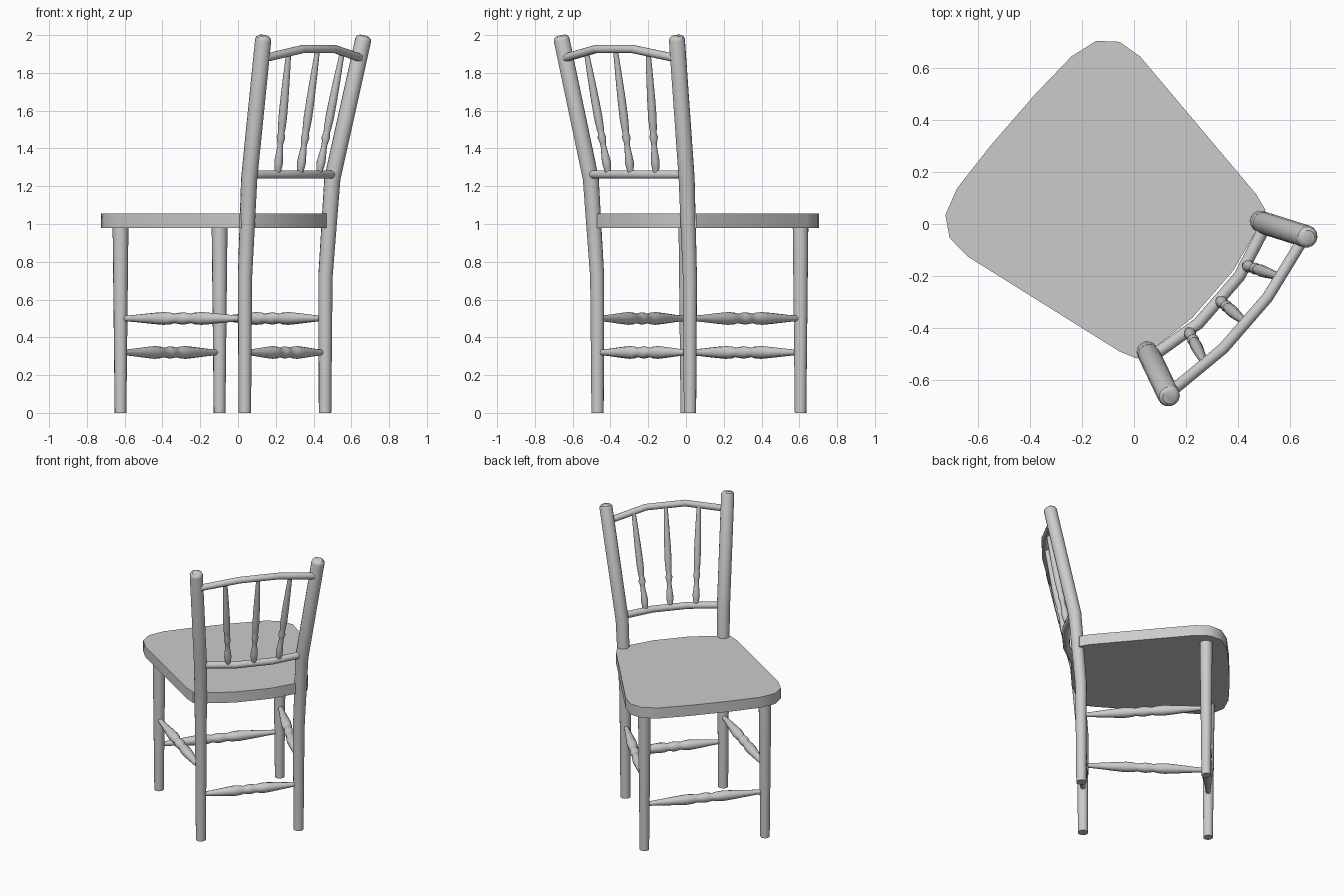
import bpy, bmesh, math
from mathutils import Vector, Matrix

if "Cube" in bpy.data.objects:
    bpy.data.objects.remove(bpy.data.objects["Cube"])

# The whole chair is turned on its vertical axis: local x = sideways, local y = forward
TURN = Matrix.Rotation(math.radians(49.06), 4, 'Z') @ Matrix.Translation((-0.006, 0, 0))


def finish(name, bm, angle=35):
    bmesh.ops.recalc_face_normals(bm, faces=bm.faces)
    bm.transform(TURN)
    me = bpy.data.meshes.new(name)
    bm.to_mesh(me)
    bm.free()
    ob = bpy.data.objects.new(name, me)
    bpy.context.collection.objects.link(ob)
    bpy.ops.object.select_all(action='DESELECT')
    ob.select_set(True)
    bpy.context.view_layer.objects.active = ob
    bpy.ops.object.shade_smooth_by_angle(angle=math.radians(angle))
    return ob


def tube(name, pts, radii, sides=14, flat_start=False):
    """Round bar through points, with a radius at each point."""
    pts = [Vector(p) for p in pts]
    bm = bmesh.new()
    rings = []
    for i, p in enumerate(pts):
        t = Vector((0, 0, 0))
        if i > 0:
            t += (p - pts[i - 1]).normalized()
        if i < len(pts) - 1:
            t += (pts[i + 1] - p).normalized()
        t.normalize()
        if flat_start and i == 0:
            t = Vector((0, 0, 1))
        ref = Vector((0, 1, 0)) if abs(t.z) > 0.7 else Vector((0, 0, 1))
        a = t.cross(ref).normalized()
        b = t.cross(a)
        rings.append([bm.verts.new(p + radii[i] * (a * math.cos(w) + b * math.sin(w)))
                      for w in (2 * math.pi * k / sides for k in range(sides))])
    for r, s in zip(rings, rings[1:]):
        for k in range(sides):
            j = (k + 1) % sides
            bm.faces.new((r[k], r[j], s[j], s[k]))
    bm.faces.new(rings[0])
    bm.faces.new(rings[-1])
    return finish(name, bm)


def turned(name, a, b, profile):
    """Lathe-turned bar from a to b; profile = (fraction, radius)."""
    a, b = Vector(a), Vector(b)
    return tube(name, [a.lerp(b, t) for t, _ in profile], [r for _, r in profile], 12)


# Seat: half outline mirrored and extruded
half = [(0.13, 0.613), (0.335, 0.603), (0.442, 0.57), (0.498, 0.50), (0.507, 0.402),
        (0.400, -0.278), (0.378, -0.345), (0.345, -0.362), (0.12, -0.405)]
bm = bmesh.new()
outline = half + [(-x, y) for x, y in reversed(half)]
face = bm.faces.new([bm.verts.new((x, y, 0.98)) for x, y in outline])
ext = bmesh.ops.extrude_face_region(bm, geom=[face])
bmesh.ops.translate(bm, verts=[v for v in ext['geom'] if isinstance(v, bmesh.types.BMVert)],
                    vec=(0, 0, 0.075))
finish("seat", bm, 40)

# Stretcher profile, symmetric about the middle
h = [(0, 0.014), (0.1, 0.019), (0.25, 0.029), (0.34, 0.034), (0.40, 0.031), (0.43, 0.025), (0.47, 0.030)]
stretcher = h + [(0.5, 0.033)] + [(1 - t, r) for t, r in reversed(h)]

for s, side in ((-1, "left"), (1, "right")):
    # Tapered front legs
    tube("front_leg_" + side, [(s * 0.40, 0.471, 0), (s * 0.40, 0.471, 0.99)], [0.031, 0.042])
    # Bent rear legs running up into the back posts
    tube("back_post_" + side,
         [(s * 0.324, -0.334, 0), (s * 0.325, -0.336, 0.72), (s * 0.336, -0.375, 1.24),
          (s * 0.404, -0.532, 1.975), (s * 0.4055, -0.535, 1.988), (s * 0.406, -0.537, 1.996)],
         [0.033, 0.038, 0.043, 0.043, 0.038, 0.026], flat_start=True)
    # Side stretchers
    turned("side_stretcher_" + side, (s * 0.324, -0.318, 0.5), (s * 0.40, 0.455, 0.5), stretcher)

# Front and rear stretchers
turned("front_stretcher", (-0.385, 0.471, 0.32), (0.385, 0.471, 0.32), stretcher)
turned("rear_stretcher", (-0.31, -0.334, 0.32), (0.31, -0.334, 0.32), stretcher)

# Curved back rails
tube("lower_back_rail", [(-0.335, -0.385, 1.262), (-0.12, -0.437, 1.262),
                         (0.12, -0.437, 1.262), (0.335, -0.385, 1.262)], [0.023] * 4)
tube("top_back_rail", [(-0.38, -0.53, 1.88), (-0.13, -0.572, 1.926),
                       (0.13, -0.572, 1.926), (0.38, -0.53, 1.88)], [0.022] * 4)

# Turned back spindles fanning outwards
spindle = [(0, 0.015), (0.05, 0.021), (0.09, 0.024), (0.16, 0.019), (0.22, 0.015), (0.25, 0.017),
           (0.29, 0.023), (0.33, 0.017), (0.36, 0.020), (0.45, 0.023), (0.6, 0.022), (0.8, 0.018), (1, 0.013)]
for k, side in ((-1, "left"), (0, "middle"), (1, "right")):
    dy = 0.012 * abs(k)
    turned("back_spindle_" + side, (k * 0.167, -0.44 + dy, 1.27), (k * 0.217, -0.562 + dy, 1.918), spindle)
